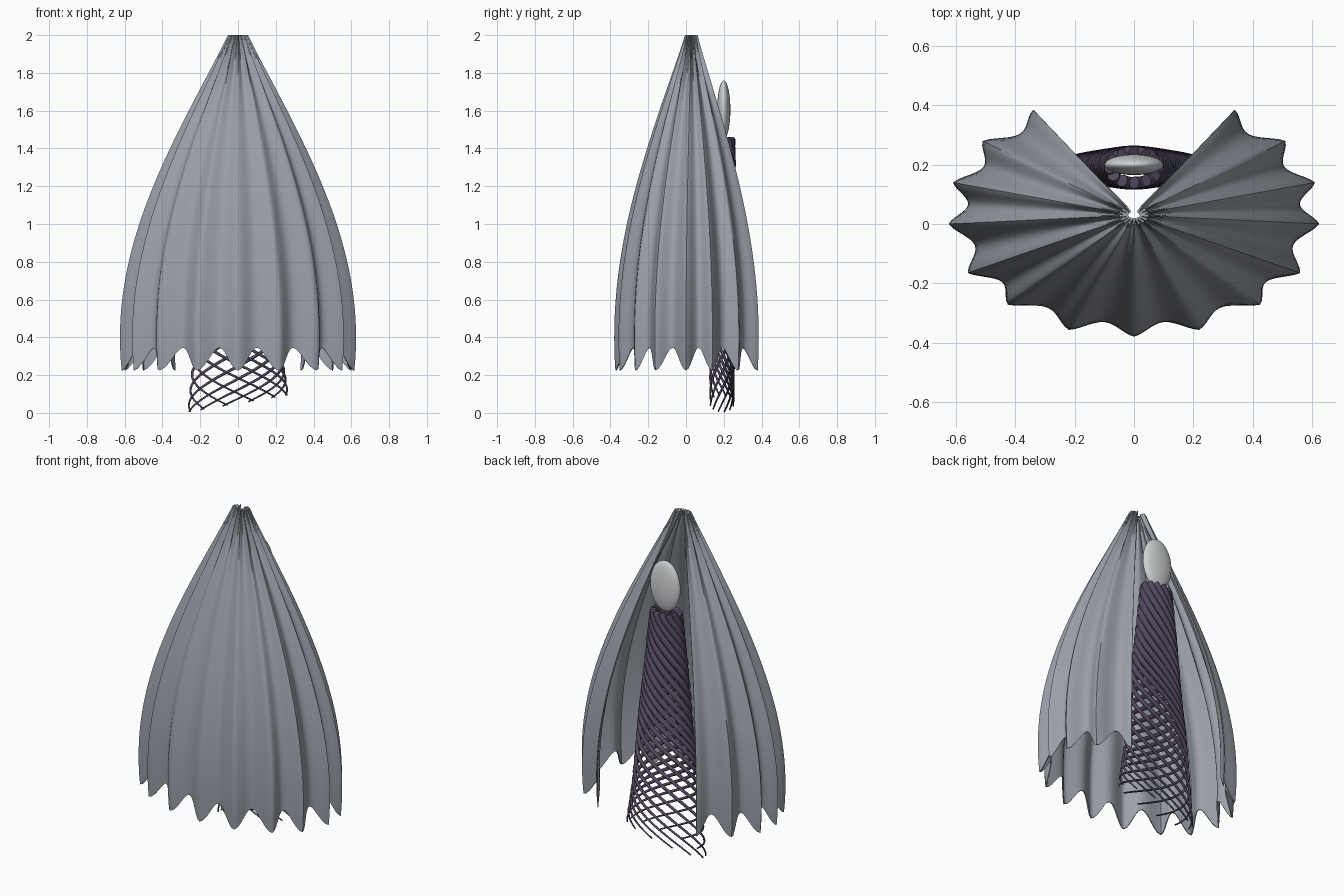
import bpy
import math

cube = bpy.data.objects.get("Cube")
if cube:
    bpy.data.objects.remove(cube, do_unlink=True)


def material(name, color):
    mat = bpy.data.materials.new(name)
    mat.use_nodes = True
    mat.diffuse_color = (*color, 1)
    mat.node_tree.nodes["Principled BSDF"].inputs["Base Color"].default_value = (*color, 1)
    return mat


def activate(obj):
    bpy.ops.object.select_all(action='DESELECT')
    obj.select_set(True)
    bpy.context.view_layer.objects.active = obj


cloak_grey = material("cloak grey", (0.325, 0.35, 0.395))
pale_grey = material("pale grey", (0.62, 0.64, 0.65))
dark_purple = material("dark purple", (0.085, 0.065, 0.115))

# Cloak: softly pleated shell, open at the back, gathered at the top
CENTRE_Y = 0.03
half = [(0, -0.38), (0.22, -0.357), (0.425, -0.272), (0.56, -0.165),
        (0.625, 0), (0.61, 0.14), (0.51, 0.28), (0.34, 0.385)]
ridges = [(-x, y) for x, y in reversed(half[1:])] + half
STEPS, ROWS = 12, 32
columns = (len(ridges) - 1) * STEPS + 1

verts, faces = [], []
for c in range(columns):
    i = min(c // STEPS, len(ridges) - 2)
    t = c / STEPS - i
    (x0, y0), (x1, y1) = ridges[i], ridges[i + 1]
    rim_x = x0 + (x1 - x0) * t
    rim_y = y0 + (y1 - y0) * t - CENTRE_Y
    wave = math.sin(math.pi * t)
    valley = wave ** 1.5
    hem = 0.225 + 0.12 * wave ** 2
    for r in range(ROWS + 1):
        z = 2 + (hem - 2) * r / ROWS
        u = (2 - z) / 1.6
        spread = 0.085 + 0.915 * math.sin(math.pi / 2 * u ** 1.04)
        pinch = 0.5 * max(0, 1 - u) ** 10
        spread *= 1 - (0.055 + 0.04 * u + pinch) * valley
        verts.append((rim_x * spread, CENTRE_Y + rim_y * spread, z))
for c in range(columns - 1):
    for r in range(ROWS):
        a = c * (ROWS + 1) + r
        b = a + ROWS + 1
        faces.append((a, a + 1, b + 1, b))

mesh = bpy.data.meshes.new("cloak")
mesh.from_pydata(verts, [], faces)
mesh.materials.append(cloak_grey)
cloak = bpy.data.objects.new("cloak", mesh)
bpy.context.collection.objects.link(cloak)
solid = cloak.modifiers.new("thickness", 'SOLIDIFY')
solid.thickness = 0.006
solid.offset = -1
activate(cloak)
bpy.ops.object.modifier_apply(modifier=solid.name)
bpy.ops.object.shade_smooth_by_angle(angle=math.radians(60))

# Head: flattened egg above the body
bpy.ops.mesh.primitive_uv_sphere_add(segments=32, ring_count=20, location=(0, 0.2, 1.605))
head = bpy.context.object
head.name = "head"
head.scale = (0.1, 0.035, 0.155)
head.data.materials.append(pale_grey)
bpy.ops.object.shade_smooth()

# Body: helical strands that widen and thin out towards the ground
STRANDS, POINTS, TURNS = 12, 90, 1.8
curve = bpy.data.curves.new("body_strands", 'CURVE')
curve.dimensions = '3D'
curve.bevel_depth = 0.021
curve.bevel_resolution = 2
curve.use_fill_caps = True
for s in range(STRANDS):
    start = 2 * math.pi * s / STRANDS
    end_z = 0.05 + 0.045 * math.cos(start + 2 * math.pi * TURNS)
    spline = curve.splines.new('POLY')
    spline.points.add(POINTS - 1)
    for k, point in enumerate(spline.points):
        t = k / (POINTS - 1)
        angle = start + 2 * math.pi * TURNS * t
        point.co = (math.cos(angle) * (0.08 + 0.185 * t),
                    0.19 + math.sin(angle) * (0.05 + 0.012 * t ** 0.5),
                    1.45 + (end_z - 1.45) * t, 1)
        point.radius = 1 - 0.8 * t ** 1.4
    spline.use_smooth = True
curve.materials.append(dark_purple)
body = bpy.data.objects.new("body_strands", curve)
bpy.context.collection.objects.link(body)
activate(body)
bpy.ops.object.convert(target='MESH')
bpy.ops.object.shade_smooth_by_angle(angle=math.radians(50))
